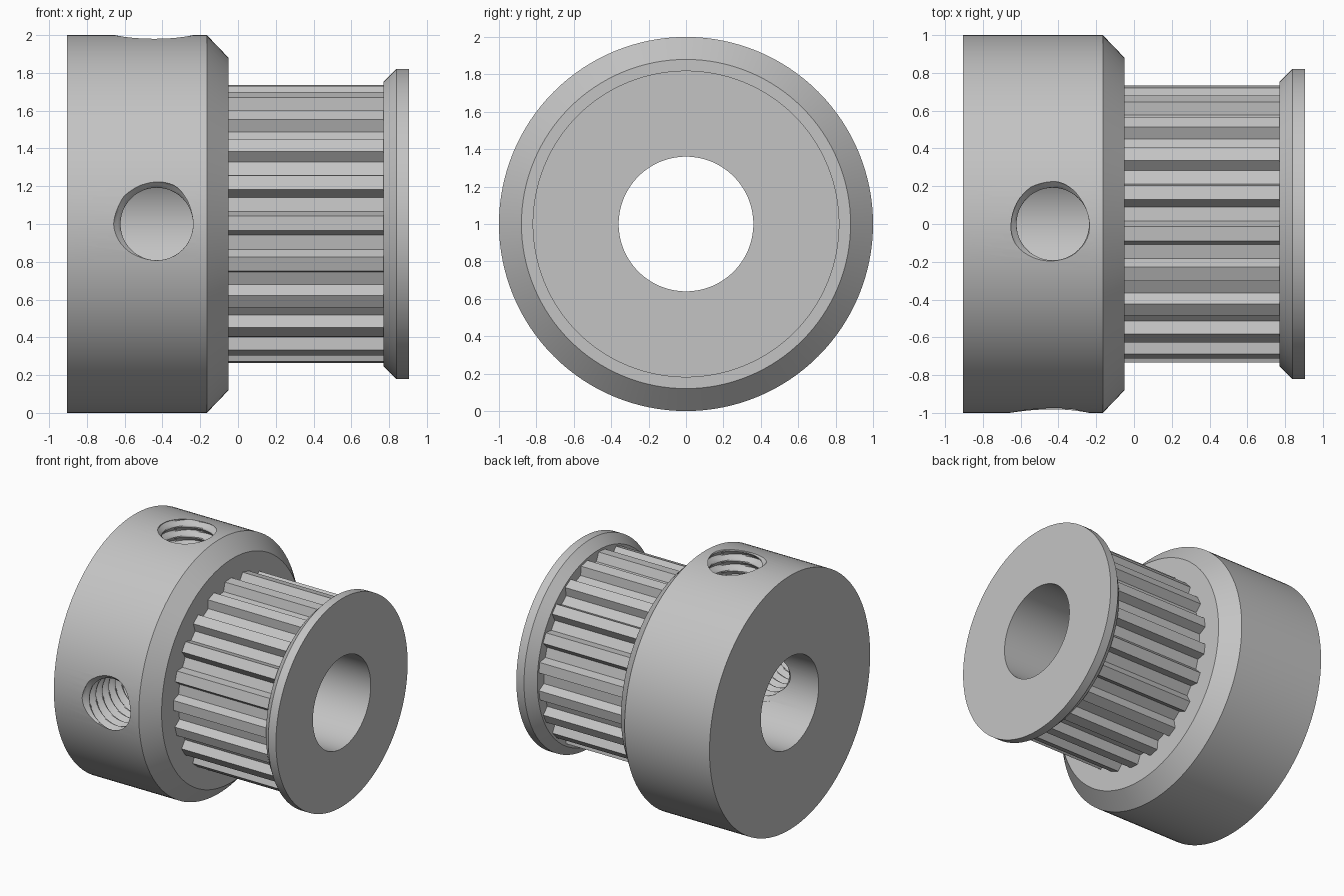
import bpy
import bmesh
from math import sin, cos, pi, radians, tau
from mathutils import Vector

cube = bpy.data.objects.get("Cube")
if cube:
    bpy.data.objects.remove(cube, do_unlink=True)

AXIS_Z = 1.0
BORE = 0.36
SEGMENTS = 128
TEETH = 21

metal = bpy.data.materials.new("grey metal")
metal.use_nodes = True
metal.diffuse_color = (0.55, 0.55, 0.55, 1)
metal.node_tree.nodes["Principled BSDF"].inputs["Base Color"].default_value = (0.55, 0.55, 0.55, 1)


def make_object(name, bm):
    bmesh.ops.recalc_face_normals(bm, faces=bm.faces)
    mesh = bpy.data.meshes.new(name)
    bm.to_mesh(mesh)
    bm.free()
    mesh.materials.append(metal)
    obj = bpy.data.objects.new(name, mesh)
    bpy.context.collection.objects.link(obj)
    return obj


def activate(obj):
    bpy.ops.object.select_all(action='DESELECT')
    obj.select_set(True)
    bpy.context.view_layer.objects.active = obj


def smooth(obj):
    activate(obj)
    bpy.ops.object.shade_smooth_by_angle(angle=radians(25))


def ring_point(x, radius, angle):
    return (x, radius * cos(angle), AXIS_Z + radius * sin(angle))


def bridge(bm, a, b):
    n = len(a)
    for i in range(n):
        j = (i + 1) % n
        bm.faces.new((a[i], a[j], b[j], b[i]))


def turned_ring(name, profile):
    """Revolve a closed (x, radius) profile around the shaft axis."""
    bm = bmesh.new()
    rings = [[bm.verts.new(ring_point(x, r, tau * i / SEGMENTS)) for i in range(SEGMENTS)]
             for x, r in profile]
    for k, ring in enumerate(rings):
        bridge(bm, ring, rings[(k + 1) % len(rings)])
    return make_object(name, bm)


def thread_cutter(name, centre, u, v, phase):
    """Screw-shaped solid along u x v, with a V-shaped helical groove."""
    minor, depth, pitch = 0.192, 0.037, 0.08
    start, end, steps, sides = 0.2, 1.1, 90, 48
    axis = u.cross(v)
    bm = bmesh.new()
    rings = []
    for s in range(steps + 1):
        t = start + (end - start) * s / steps
        ring = []
        for i in range(sides):
            a = tau * i / sides
            f = ((t - 0.99) / pitch - (a - phase) / tau) % 1
            r = minor + depth * max(0, abs(2 * f - 1) * 1.15 - 0.15)
            ring.append(bm.verts.new(centre + axis * t + (u * cos(a) + v * sin(a)) * r))
        rings.append(ring)
    for a, b in zip(rings, rings[1:]):
        bridge(bm, a, b)
    bm.faces.new(rings[0])
    bm.faces.new(rings[-1])
    cutter = make_object(name, bm)
    cutter.hide_render = True
    return cutter


# Hub with chamfered shoulder
hub = turned_ring("hub", [(-0.905, BORE), (-0.905, 1), (-0.165, 1), (-0.05, 0.88), (-0.05, BORE)])

# Two threaded set screw holes, front and top
X, Y, Z = Vector((1, 0, 0)), Vector((0, 1, 0)), Vector((0, 0, 1))
hole_centre = Vector((-0.43, 0, AXIS_Z))
for name, side, phase in (("front_screw_cutter", Z, 135), ("top_screw_cutter", Y, 170)):
    cutter = thread_cutter(name, hole_centre, X, side, radians(phase))
    cut = hub.modifiers.new(name, 'BOOLEAN')
    cut.operation = 'DIFFERENCE'
    cut.solver = 'EXACT'
    cut.object = cutter
    activate(hub)
    bpy.ops.object.modifier_apply(modifier=cut.name)
    bpy.data.objects.remove(cutter, do_unlink=True)
smooth(hub)

# End flange
flange = turned_ring("end_flange", [(0.77, BORE), (0.77, 0.752), (0.838, 0.82), (0.905, 0.82), (0.905, BORE)])
smooth(flange)

# Toothed barrel between hub and flange, one tooth facing the front
bm = bmesh.new()
outline = []
for k in range(TEETH):
    middle = pi - radians(0.3) + tau * k / TEETH
    for offset, radius in ((-5.35, 0.671), (-3.05, 0.735), (3.05, 0.735), (5.35, 0.671)):
        outline.append((radius, middle + radians(offset)))
ends = [[bm.verts.new(ring_point(x, r, a)) for r, a in outline] for x in (-0.05, 0.77)]
bridge(bm, *ends)
make_object("toothed_barrel", bm)

# Bore wall inside the barrel
bm = bmesh.new()
bridge(bm, *[[bm.verts.new(ring_point(x, BORE, tau * i / SEGMENTS)) for i in range(SEGMENTS)]
             for x in (-0.05, 0.77)])
bore = make_object("bore_wall", bm)
bore.data.flip_normals()
smooth(bore)
